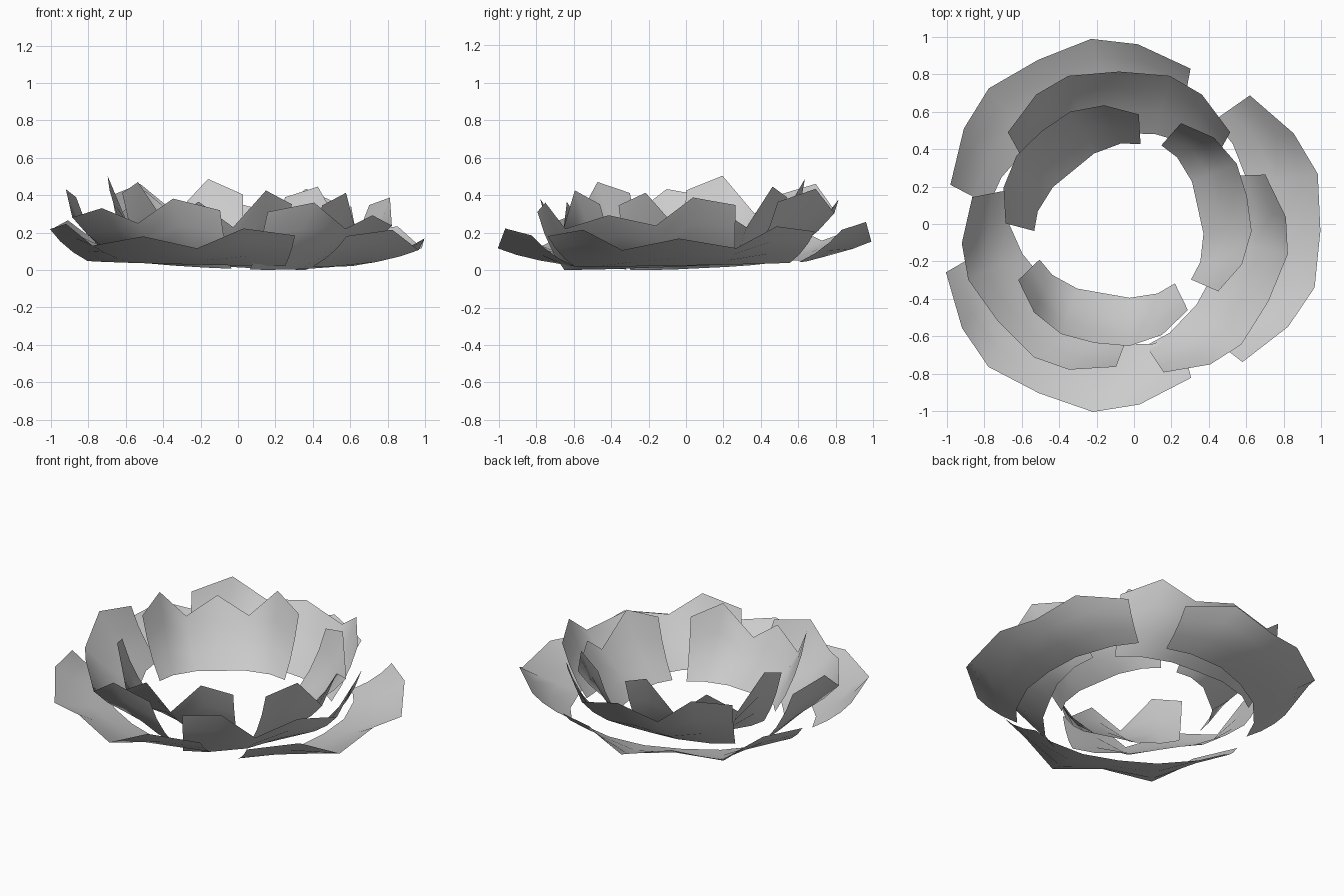
import bpy, bmesh
from math import cos, sin, pi, radians

if "Cube" in bpy.data.objects:
    bpy.data.objects.remove(bpy.data.objects["Cube"])

ROWS = 3
BEND = 0.3      # 0 = straight flare, 1 = quarter-round cup


def mirrored(half):
    return [(-p[0], *p[1:]) for p in half[:0:-1]] + half


def petal(name, centre, turn, inner, outer, base, tilt):
    """Gently cupped petal. inner: (angle, radius), outer: (angle, radius, height),
    both listed from the middle to the corner and mirrored."""
    bm = bmesh.new()
    rows = []
    for i in range(ROWS + 1):
        t = i / ROWS
        out = t + BEND * (sin(t * pi / 2) - t)
        up = t + BEND * (1 - cos(t * pi / 2) - t)
        row = []
        for (a0, r0), (a1, r1, z1) in zip(mirrored(inner), mirrored(outer)):
            a0, a1 = radians(turn + a0), radians(turn + a1)
            x = centre[0] + r0 * cos(a0) * (1 - out) + r1 * cos(a1) * out
            y = centre[1] + r0 * sin(a0) * (1 - out) + r1 * sin(a1) * out
            z = base + (z1 - base) * up + tilt[0] * x + tilt[1] * y
            row.append(bm.verts.new((x, y, z)))
        rows.append(row)
    for lo, hi in zip(rows, rows[1:]):
        for j in range(len(lo) - 1):
            f = bm.faces.new((lo[j], hi[j], hi[j + 1], lo[j + 1]))
            f.smooth = True
    me = bpy.data.meshes.new(name)
    bm.to_mesh(me)
    bm.free()
    bpy.context.collection.objects.link(bpy.data.objects.new(name, me))


# Three rings of three petals, each ring more upright than the one outside it.
# Every petal has its own slightly uneven centre and turn.
rings = [
    ("outer_petal",
     [((-.02, -.008), -1.6), ((-.07, -.038), 115.8), ((-.105, .029), 246.7)],
     [(0, .65), (20, .67), (40, .70), (53, .72)],
     [(0, 1.017, .187), (17, 1.04, .13), (31, 1.003, .24), (49, .945, .205)],
     .036, (-.018, .018)),
    ("middle_petal",
     [((-.08, -.045), 90), ((-.046, -.02), -27.2), ((-.072, .036), 220.3)],
     [(0, .53), (20, .56), (40, .61), (53, .64)],
     [(0, .86, .335), (18, .88, .27), (31, .86, .41), (48, .80, .355)],
     .036, (-.03, .05)),
    ("inner_petal",
     [((-.04, .003), 12.5), ((-.077, -.015), 129.3), ((-.096, .014), 260)],
     [(0, .39), (20, .415), (40, .445), (53.5, .457)],
     [(0, .66, .375), (16, .67, .25), (32, .655, .455), (49, .61, .385)],
     .028, (-.06, .035)),
]
for name, places, inner, outer, base, tilt in rings:
    for k, (centre, turn) in enumerate(places):
        petal(f"{name}_{k + 1}", centre, turn, inner, outer, base, tilt)
